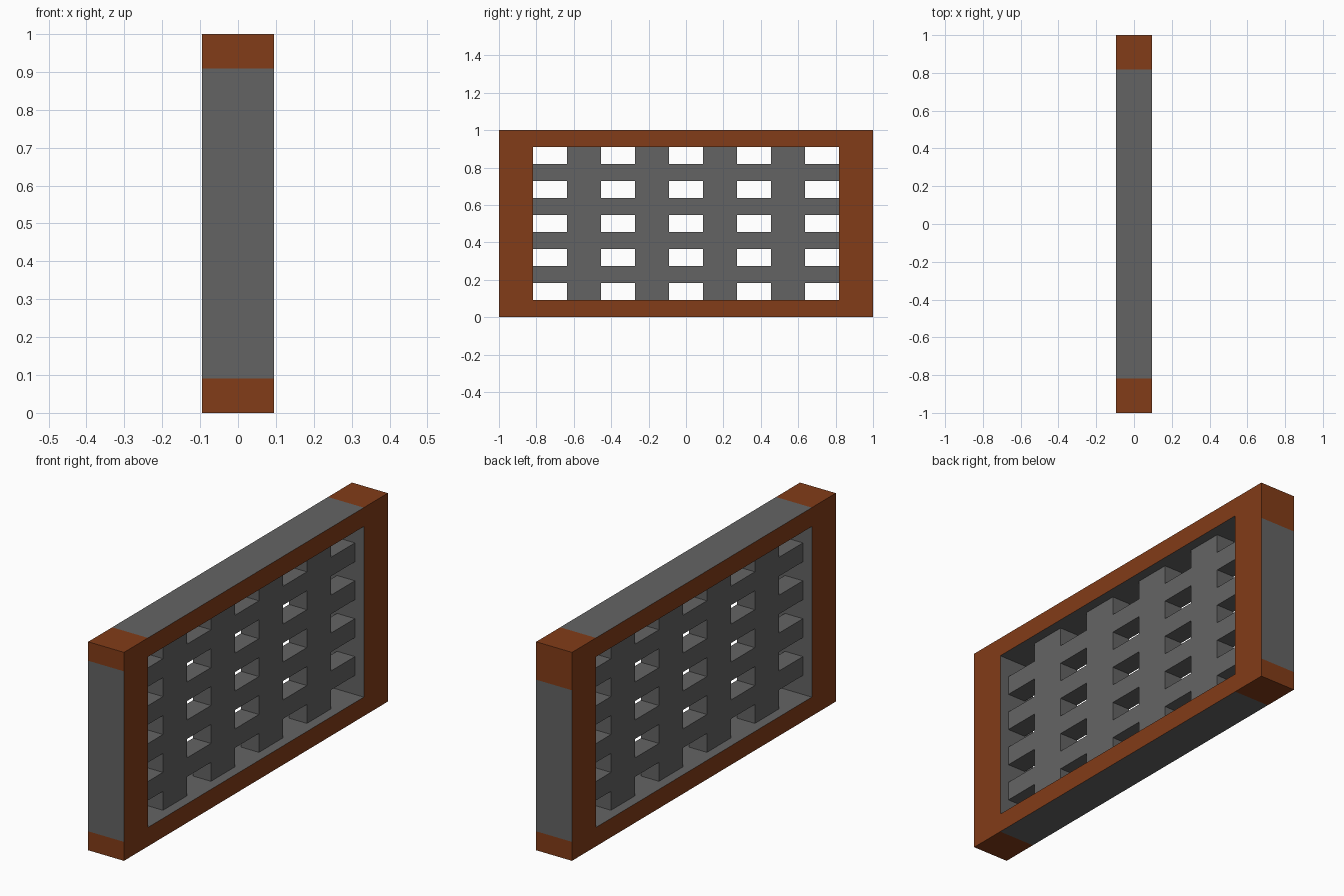
import bpy, bmesh

if "Cube" in bpy.data.objects:
    bpy.data.objects.remove(bpy.data.objects["Cube"])

Y, Z = 2 / 11, 1 / 11        # module: the wall is 11 x 11 cells


def material(name, rgb):
    m = bpy.data.materials.new(name)
    m.diffuse_color = (*rgb, 1)
    m.use_nodes = True
    m.node_tree.nodes["Principled BSDF"].inputs["Base Color"].default_value = m.diffuse_color
    return m


rust = material("rust", (0.225, 0.045, 0.009))
grey = material("grey", (0.127, 0.127, 0.127))


def panel(name, cols, rows, is_hole, half):
    """Flat grid of cells in the YZ plane with holes, extruded along X."""
    bm = bmesh.new()
    v = {(c, r): bm.verts.new((-half, c * Y - 1, r * Z)) for c in cols for r in rows}
    for c0, c1 in zip(cols, cols[1:]):
        for r0, r1 in zip(rows, rows[1:]):
            if not is_hole(c0, r0):
                bm.faces.new((v[c0, r0], v[c0, r1], v[c1, r1], v[c1, r0]))
    bmesh.ops.delete(bm, geom=[p for p in bm.verts if not p.link_faces], context='VERTS')
    new = bmesh.ops.extrude_face_region(bm, geom=bm.faces[:], use_keep_orig=True)["geom"]
    bmesh.ops.translate(bm, vec=(2 * half, 0, 0),
                        verts=[g for g in new if isinstance(g, bmesh.types.BMVert)])
    bmesh.ops.recalc_face_normals(bm, faces=bm.faces)
    me = bpy.data.meshes.new(name)
    bm.to_mesh(me)
    bm.free()
    me.materials.append(grey)
    me.materials.append(rust)
    ob = bpy.data.objects.new(name, me)
    bpy.context.collection.objects.link(ob)
    return ob


# Outer frame: rust faces and corners, grey edge strips
frame = panel("frame", [0, 1, 10, 11], [0, 1, 9, 10, 11],
              lambda c, r: c == 1 and r in (1, 9), 0.095)
for f in frame.data.polygons:
    x, y, z = f.center
    face = abs(f.normal.x) > 0.5
    cap = (z < 0.001 or z > 0.999) and abs(y) > 1 - Y
    end = abs(y) > 0.999 and (z < Z or z > 10 * Z or (y > 0 and z > 9 * Z))
    f.material_index = int(face or cap or end)

# Recessed lattice: crossing bars with window holes on alternate cells
panel("lattice", list(range(1, 11)), list(range(1, 11)),
      lambda c, r: c % 2 == 1 and r % 2 == 1, 0.0475)
